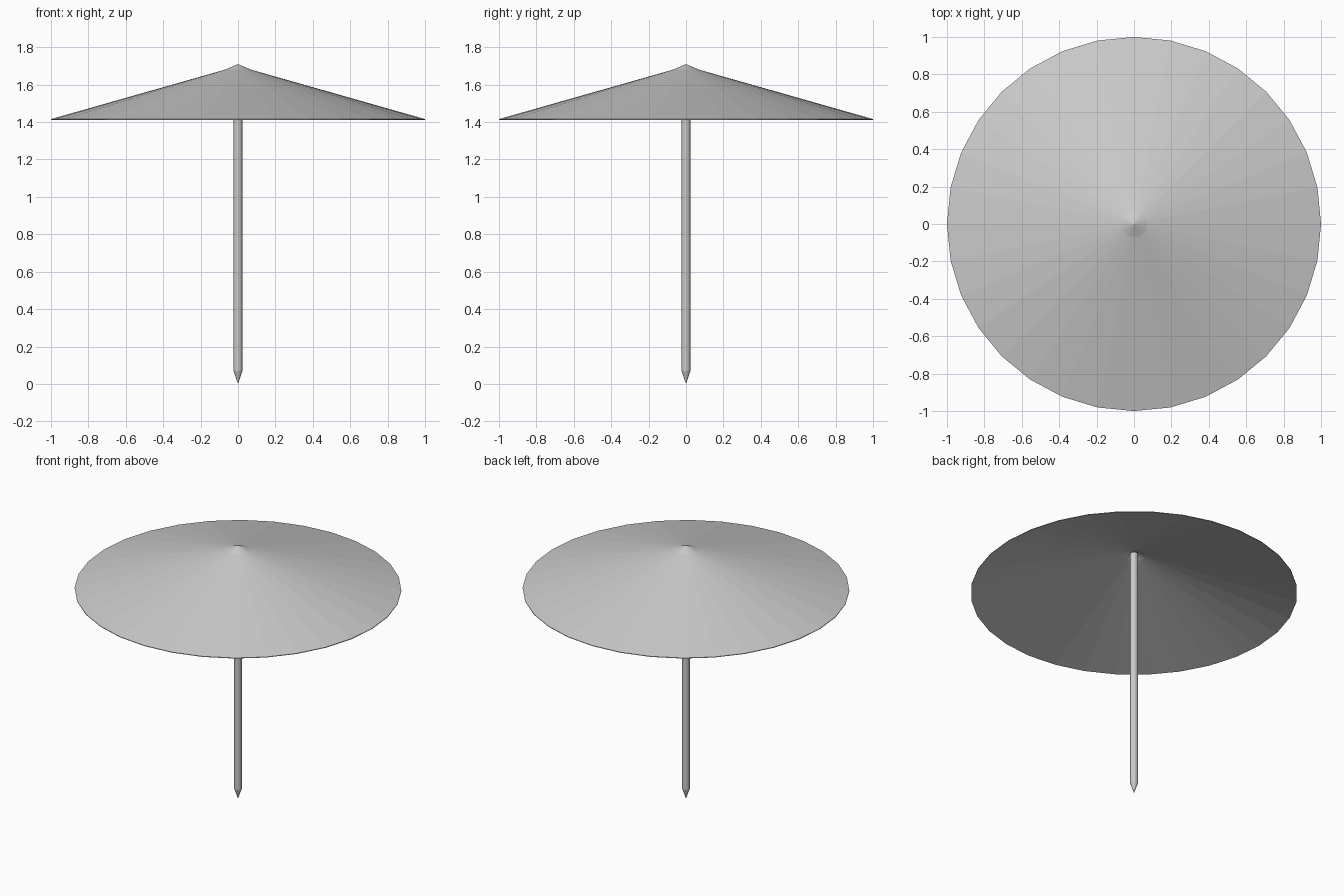
import bpy, bmesh
from math import cos, sin, tau

if "Cube" in bpy.data.objects:
    bpy.data.objects.remove(bpy.data.objects["Cube"])


def lathe(name, profile, sides):
    """Revolve (radius, z) points around z; radius 0 becomes a single pole vertex."""
    bm = bmesh.new()
    rings = []
    for r, z in profile:
        if r == 0:
            rings.append([bm.verts.new((0, 0, z))] * sides)
        else:
            rings.append([bm.verts.new((r * cos(tau * i / sides), r * sin(tau * i / sides), z))
                          for i in range(sides)])
    for a, b in zip(rings, rings[1:]):
        for i in range(sides):
            j = (i + 1) % sides
            quad = list(dict.fromkeys((a[i], a[j], b[j], b[i])))
            bm.faces.new(quad)
    bmesh.ops.recalc_face_normals(bm, faces=bm.faces)
    me = bpy.data.meshes.new(name)
    bm.to_mesh(me)
    bm.free()
    ob = bpy.data.objects.new(name, me)
    bpy.context.collection.objects.link(ob)
    return ob


# Canopy: thin hollow 32-sided cone with a steeper peak
lathe("canopy", [(0, 1.71), (0.07, 1.68), (1, 1.416), (1, 1.412),
                 (0.07, 1.676), (0, 1.706)], 32)

# Pole with a pointed ground spike
lathe("pole", [(0, 0), (0.024, 0.07), (0.024, 1.69), (0, 1.69)], 16)
